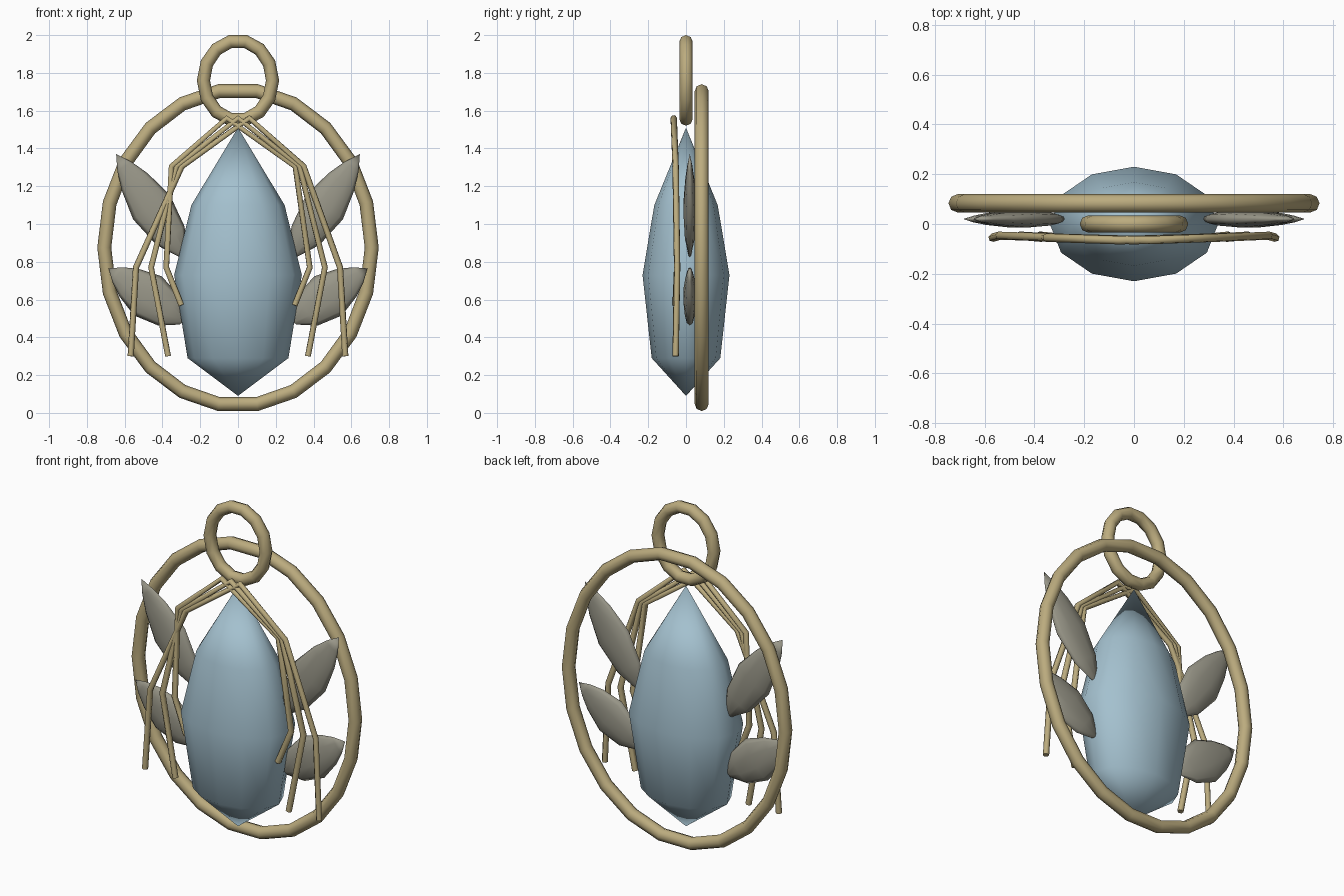
import bpy, bmesh
from math import sin, cos, pi
from mathutils import Vector

if "Cube" in bpy.data.objects:
    bpy.data.objects.remove(bpy.data.objects["Cube"])


def material(name, color):
    m = bpy.data.materials.new(name)
    m.diffuse_color = (*color, 1)
    m.use_nodes = True
    m.node_tree.nodes["Principled BSDF"].inputs["Base Color"].default_value = m.diffuse_color
    return m


GOLD = material("pale gold", (0.50, 0.41, 0.21))
BLUE = material("stone blue", (0.37, 0.53, 0.62))
GREY = material("warm grey", (0.32, 0.31, 0.25))


def add_mesh(name, bm, mat):
    bmesh.ops.recalc_face_normals(bm, faces=bm.faces)
    for f in bm.faces:
        f.smooth = True
    me = bpy.data.meshes.new(name)
    bm.to_mesh(me)
    bm.free()
    me.materials.append(mat)
    ob = bpy.data.objects.new(name, me)
    bpy.context.collection.objects.link(ob)
    return ob


def bridge(bm, a, b):
    n = len(a)
    for i in range(n):
        j = (i + 1) % n
        bm.faces.new((a[i], a[j], b[j], b[i]))


def spindle(name, mat, tip, end, profile, side, depth, segs):
    """Pointed solid along tip -> end; profile is (fraction, relative radius)."""
    bm = bmesh.new()
    tip, end = Vector(tip), Vector(end)
    axis = (end - tip).normalized()
    across = axis.cross(Vector((0, 1, 0)))
    rings = []
    for t, r in profile:
        c = tip.lerp(end, t)
        rings.append([bm.verts.new(c + across * (side * r * cos(2 * pi * k / segs))
                                   + Vector((0, depth * r * sin(2 * pi * k / segs), 0)))
                      for k in range(segs)])
    for a, b in zip(rings, rings[1:]):
        bridge(bm, a, b)
    for point, ring in ((tip, rings[0]), (end, rings[-1])):
        v = bm.verts.new(point)
        for i in range(segs):
            bm.faces.new((v, ring[i], ring[(i + 1) % segs]))
    return add_mesh(name, bm, mat)


def oval_ring(name, rx, rz, y, z, tube, segs, sides=8):
    """Upright oval ring; rx and rz are centreline radii."""
    bm = bmesh.new()
    rings = []
    for i in range(segs):
        a = 2 * pi * i / segs
        ring = []
        for k in range(sides):
            b = 2 * pi * k / sides
            d = tube * cos(b)
            ring.append(bm.verts.new(((rx + d) * cos(a), y + tube * sin(b),
                                      z + (rz + d) * sin(a))))
        rings.append(ring)
    for i in range(segs):
        bridge(bm, rings[i], rings[(i + 1) % segs])
    return add_mesh(name, bm, GOLD)


def wire(name, points, radius):
    cu = bpy.data.curves.new(name, 'CURVE')
    cu.dimensions = '3D'
    cu.bevel_depth = radius
    cu.bevel_resolution = 1
    cu.use_fill_caps = True
    sp = cu.splines.new('POLY')
    sp.points.add(len(points) - 1)
    for p, co in zip(sp.points, points):
        p.co = (*co, 1)
    cu.materials.append(GOLD)
    ob = bpy.data.objects.new(name, cu)
    bpy.context.collection.objects.link(ob)
    bpy.ops.object.select_all(action='DESELECT')
    ob.select_set(True)
    bpy.context.view_layer.objects.active = ob
    bpy.ops.object.convert(target='MESH')


# Teardrop stone
top, bottom = 1.51, 0.09
stone = [((top - z) / (top - bottom), r) for z, r in ((1.1, 0.73), (0.73, 1), (0.29, 0.79))]
spindle("stone", BLUE, (0, 0, top), (0, 0, bottom), stone, 0.338, 0.23, 12)

# Oval frame behind the stone and the hanging loop
oval_ring("frame", 0.708, 0.837, 0.083, 0.875, 0.037, 22)
oval_ring("hanging_loop", 0.183, 0.211, 0.0, 1.76, 0.035, 14)

# Pairs of leaves
leaf = [(0.12, 0.38), (0.27, 0.70), (0.52, 1), (0.80, 0.76), (0.98, 0.22)]
for s, label in ((-1, "left"), (1, "right")):
    spindle("upper_leaf_" + label, GREY, (s * 0.645, 0.02, 1.37), (s * 0.285, 0.02, 0.83),
            leaf, 0.117, 0.036, 10)
    spindle("lower_leaf_" + label, GREY, (s * 0.685, 0.02, 0.765), (s * 0.285, 0.02, 0.485),
            leaf, 0.127, 0.036, 10)

# Three wire strands draped over the stone: knee x, foot x, foot z
legs = [(0.38, 0.30, 0.57), (0.46, 0.37, 0.30), (0.54, 0.568, 0.30)]
for i, (knee, foot, foot_z) in enumerate(legs):
    shift = i - 1
    half = [(0.325, -0.055, 1.305), (knee, -0.047, 0.77), (foot, -0.055, foot_z)]
    left = [(-x + (0.027 * shift if n == 0 else 0), y, z) for n, (x, y, z) in enumerate(half)]
    right = [(x + (0.022 * shift if n == 0 else 0), y, z) for n, (x, y, z) in enumerate(half)]
    wire("wire_strand_%d" % (i + 1),
         left[::-1] + [(0.06 * shift, -0.065, 1.56)] + right, 0.017)
